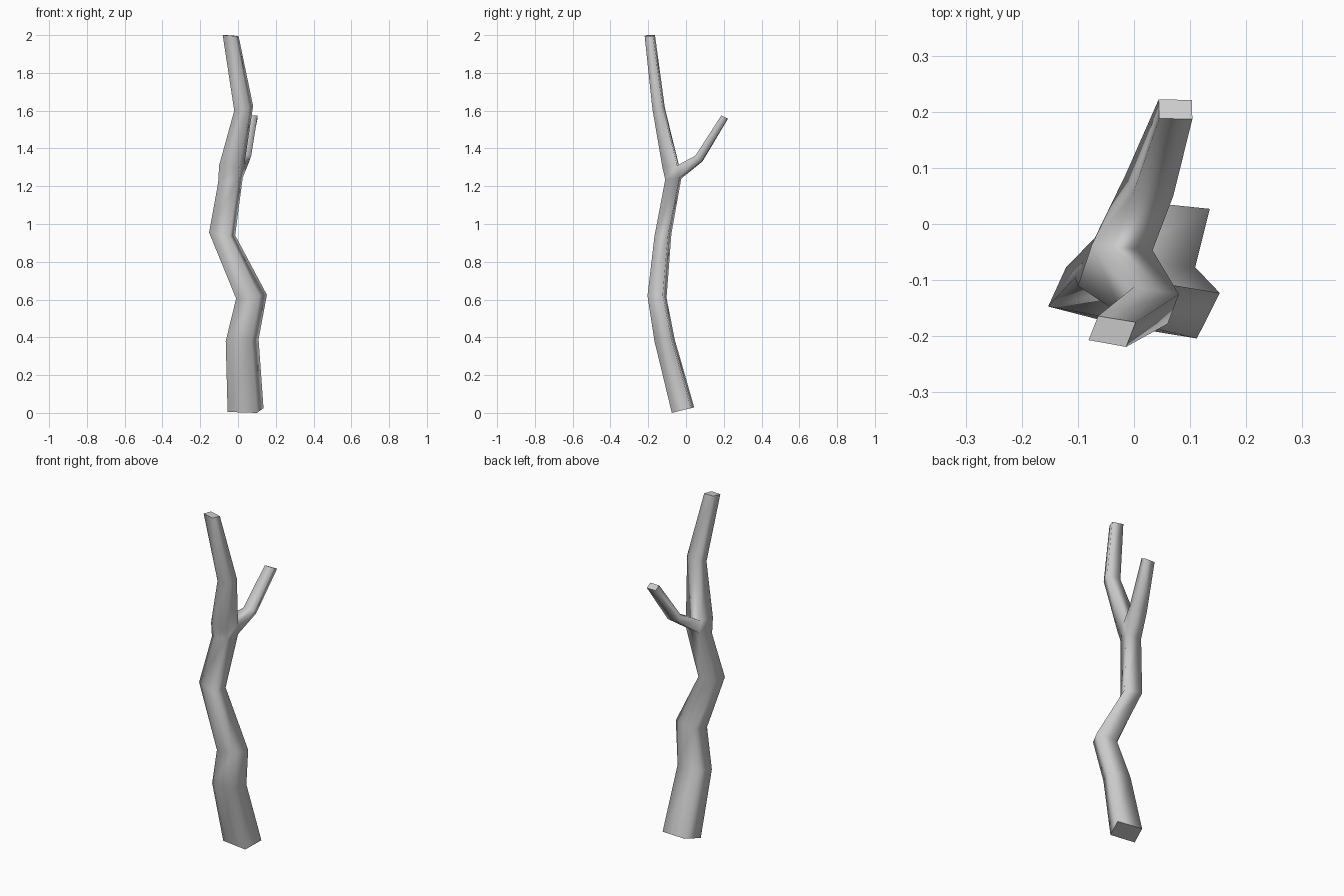
import bpy, bmesh

bm = bmesh.new()


def ring(*pts):
    return [bm.verts.new(p) for p in pts]


def bridge(a, b):
    for i in range(4):
        j = (i + 1) % 4
        bm.faces.new((a[i], a[j], b[j], b[i])).smooth = True


def cap(r):
    face = bm.faces.new(r)
    for e in face.edges:
        e.smooth = False


# Trunk rings: front left, front right, back right, back left
lower = [
    ring((-.055, -.06, .005), (.10, -.075, 0), (.135, .027, .025), (-.02, .043, .03)),
    ring((-.065, -.15, .38), (.071, -.167, .38), (.109, -.077, .39), (-.027, -.06, .39)),
    ring((-.01, -.184, .605), (.112, -.204, .62), (.153, -.123, .625), (.031, -.103, .61)),
    ring((-.153, -.147, .955), (-.045, -.167, .935), (-.015, -.095, .94), (-.121, -.077, .95)),
    ring((-.105, -.095, 1.22), (0, -.11, 1.235), (.025, -.035, 1.245), (-.07, -.025, 1.24)),
]
upper = [
    ring((-.10, -.11, 1.31), (.01, -.125, 1.30), (.033, -.047, 1.31), (-.075, -.037, 1.31)),
    ring((-.02, -.164, 1.60), (.06, -.178, 1.61), (.08, -.125, 1.625), (0, -.112, 1.615)),
    ring((-.081, -.207, 2.0), (-.014, -.219, 1.995), (.003, -.175, 1.995), (-.064, -.164, 2.0)),
]
for part in (lower, upper):
    for a, b in zip(part, part[1:]):
        bridge(a, b)

# Fork: three walls of the trunk, the back opening feeds the side branch
lo, up = lower[-1], upper[0]
for i, j in ((0, 1), (1, 2), (3, 0)):
    bm.faces.new((lo[i], lo[j], up[j], up[i])).smooth = True

# Side branch rings: lower left, lower right, upper right, upper left
branch = [
    [lo[3], lo[2], up[2], up[3]],
    ring((-.015, .088, 1.332), (.06, .085, 1.332), (.07, .05, 1.362), (-.002, .053, 1.362)),
    ring((.044, .222, 1.557), (.103, .221, 1.557), (.104, .187, 1.575), (.045, .188, 1.575)),
]
for a, b in zip(branch, branch[1:]):
    bridge(a, b)

# Flat cut ends
for r in (lower[0], upper[-1], branch[-1]):
    cap(r)

bmesh.ops.recalc_face_normals(bm, faces=bm.faces)
mesh = bpy.data.meshes.new("forked_branch")
bm.to_mesh(mesh)
bm.free()
obj = bpy.data.objects.new("forked_branch", mesh)
bpy.context.collection.objects.link(obj)
